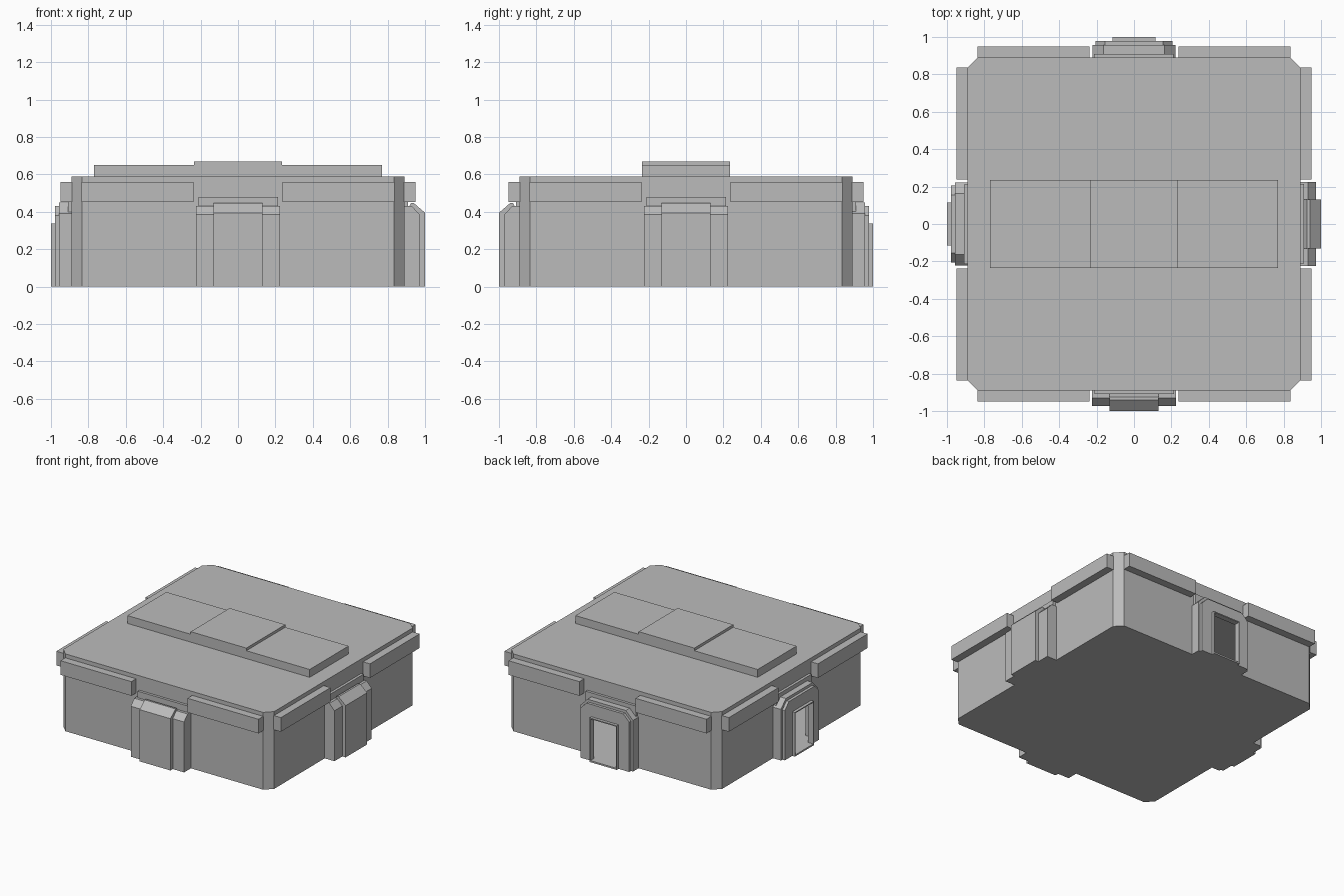
import bpy
from math import pi
from mathutils import Matrix, Vector

cube = bpy.data.objects.get("Cube")
if cube:
    bpy.data.objects.remove(cube)

grey = bpy.data.materials.new("plain grey")
grey.use_nodes = True
grey.diffuse_color = (0.5, 0.5, 0.5, 1)
grey.node_tree.nodes["Principled BSDF"].inputs["Base Color"].default_value = (0.5, 0.5, 0.5, 1)

# Axes for prisms: profile u, profile v, extrusion direction
PLAN = (Vector((1, 0, 0)), Vector((0, 1, 0)), Vector((0, 0, 1)))
SIDE = (Vector((0, -1, 0)), Vector((0, 0, 1)), Vector((-1, 0, 0)))
FRONT = (Vector((1, 0, 0)), Vector((0, 0, 1)), Vector((0, -1, 0)))


def prism(name, profile, low, high, axes=FRONT, turn=0):
    """Extrude a closed profile from low to high, then turn it about z."""
    u, v, w = axes
    n = len(profile)
    verts = [u * a + v * b + w * d for d in (low, high) for a, b in profile]
    faces = [list(range(n))[::-1], list(range(n, 2 * n))]
    faces += [[i, (i + 1) % n, n + (i + 1) % n, n + i] for i in range(n)]
    mesh = bpy.data.meshes.new(name)
    mesh.from_pydata(verts, [], faces)
    mesh.transform(Matrix.Rotation(turn, 4, 'Z'))
    mesh.materials.append(grey)
    obj = bpy.data.objects.new(name, mesh)
    bpy.context.scene.collection.objects.link(obj)
    return obj


def rect(a0, a1, b0, b1):
    return [(a0, b0), (a1, b0), (a1, b1), (a0, b1)]


def octagon(half, cut):
    k = half - cut
    return [(-k, -half), (k, -half), (half, -k), (half, k),
            (k, half), (-k, half), (-half, k), (-half, -k)]


def arch(half, top, cut):
    k = half - cut
    return [(-half, 0), (half, 0), (half, top - cut), (k, top), (-k, top), (-half, top - cut)]


def carve(obj, cutters):
    """Subtract the cutters from the object and bake the result."""
    for cutter in cutters:
        cutter.hide_render = True
        mod = obj.modifiers.new("cut", 'BOOLEAN')
        mod.operation, mod.solver, mod.object = 'DIFFERENCE', 'EXACT', cutter
    graph = bpy.context.evaluated_depsgraph_get()
    baked = bpy.data.meshes.new_from_object(obj.evaluated_get(graph))
    obj.modifiers.clear()
    obj.data = baked
    for cutter in cutters:
        bpy.data.objects.remove(cutter)


DOORS = {"back": pi, "right": -pi / 2}
BUTTRESSES = {"front": 0, "left": pi / 2}

# Hollow body with an opening behind each door
body = prism("body", octagon(0.89, 0.055), 0, 0.59, PLAN)
carve(body, [prism("cavity", octagon(0.875, 0.055), 0.012, 0.575, PLAN)])
carve(body, [prism("opening", rect(-0.19, 0.19, 0.012, 0.40), 0.8, 0.95, turn=t)
             for t in DOORS.values()])

# Raised plates on the roof
prism("roof_plate", rect(-0.77, 0.77, -0.235, 0.235), 0.59, 0.65, PLAN)
prism("roof_plate_centre", rect(-0.235, 0.235, -0.235, 0.235), 0.65, 0.67, PLAN)

# Rim blocks and lintels on every side
for side, turn in {**DOORS, **BUTTRESSES}.items():
    for s, label in ((-1, "a"), (1, "b")):
        a, b = sorted((s * 0.237, s * 0.837))
        prism(f"{side}_rim_{label}", rect(a, b, 0.452, 0.56), 0.885, 0.948, turn=turn)
    prism(f"{side}_lintel", rect(-0.21, 0.215, 0.40, 0.48), 0.885, 0.91, turn=turn)

# Sloped buttresses on the front and left
for side, turn in BUTTRESSES.items():
    core = [(0.885, 0), (1, 0), (1, 0.395), (0.94, 0.447),
            (0.925, 0.447), (0.91, 0.42), (0.885, 0.42)]
    wing = [(0.885, 0), (0.972, 0), (0.972, 0.385), (0.93, 0.43), (0.885, 0.43)]
    prism(f"{side}_buttress_core", core, -0.13, 0.13, SIDE, turn)
    for s, label in ((-1, "a"), (1, "b")):
        a, b = sorted((s * 0.13, s * 0.225))
        prism(f"{side}_buttress_wing_{label}", wing, a, b, SIDE, turn)

# Stepped hollow door frames on the back and right
for side, turn in DOORS.items():
    layers = [prism(f"{side}_door_frame", arch(0.222, 0.45, 0.06), 0.885, 0.957, turn=turn),
              prism(f"{side}_door_face", arch(0.205, 0.43, 0.05), 0.957, 0.978, turn=turn),
              prism(f"{side}_door_lip", rect(-0.115, 0.115, 0, 0.337), 0.978, 1, turn=turn)]
    inner = [(0.19, 0.40, 0.8, 0.96), (0.107, 0.329, 0.94, 0.99), (0.107, 0.329, 0.97, 1.1)]
    for layer, (half, top, low, high) in zip(layers, inner):
        carve(layer, [prism("hollow", rect(-half, half, 0.012, top), low, high, turn=turn)])
